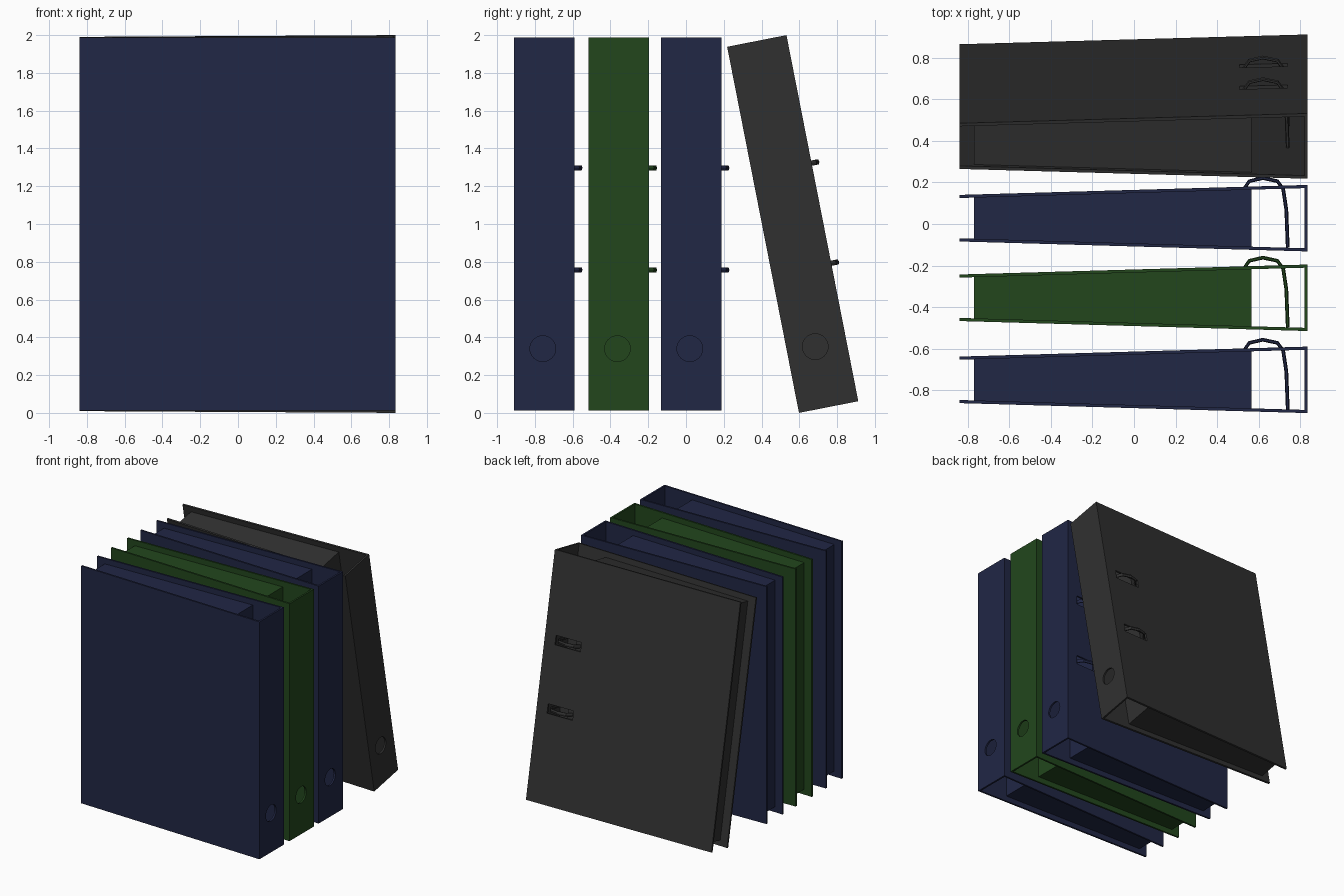
import bpy, bmesh, math
from mathutils import Vector, Matrix

if "Cube" in bpy.data.objects:
    bpy.data.objects.remove(bpy.data.objects["Cube"])

H = 1.975                      # binder height
XL, XR, T = -0.84, 0.835, 0.015
YO, YS = 0.112, 0.16           # half width at open edge and at spine


def half_width(x):
    return YO + (YS - YO) * (x - XL) / (XR - XL)


def new_object(name, mesh):
    ob = bpy.data.objects.new(name, mesh)
    bpy.context.collection.objects.link(ob)
    return ob


def finish(bm, name):
    bmesh.ops.recalc_face_normals(bm, faces=bm.faces)
    me = bpy.data.meshes.new(name)
    bm.to_mesh(me)
    bm.free()
    return me


def prism(name, outline, z0, z1):
    bm = bmesh.new()
    base = bm.faces.new([bm.verts.new((x, y, z0)) for x, y in outline])
    ext = bmesh.ops.extrude_face_region(bm, geom=[base])
    top = [v for v in ext["geom"] if isinstance(v, bmesh.types.BMVert)]
    bmesh.ops.translate(bm, verts=top, vec=(0, 0, z1 - z0))
    return finish(bm, name)


def sweep(bm, path, z, r_flat, r_z, sides=6):
    # flattened tube along an xy path
    pts = [Vector(p) for p in path]
    rings = []
    for i, p in enumerate(pts):
        d = (pts[min(i + 1, len(pts) - 1)] - pts[max(i - 1, 0)]).normalized()
        n = Vector((-d.y, d.x))
        ring = []
        for k in range(sides):
            a = 2 * math.pi * k / sides
            q = p + n * r_flat * math.cos(a)
            ring.append(bm.verts.new((q.x, q.y, z + r_z * math.sin(a))))
        rings.append(ring)
    for a, b in zip(rings, rings[1:]):
        for k in range(sides):
            j = (k + 1) % sides
            bm.faces.new((a[k], a[j], b[j], b[k]))
    bm.faces.new(rings[0])
    bm.faces.new(rings[-1])


RING_Z = (0.297, -0.243)

# Folded cover: two boards and a spine as one U-shaped profile
upper = [(XL, YO - T), (XL, YO), (XR, YS), (XR, -YS), (XL, -YO), (XL, -YO + T)]
xi = XR - T
inner = [(xi, -half_width(xi) + T), (xi, half_width(xi) - T)]
shell = new_object("cover_base", prism("cover_base", upper + inner, -H / 2, H / 2))

# Finger hole in the spine and ring slots in the back board
bm = bmesh.new()
bmesh.ops.create_cone(bm, cap_ends=True, segments=32, radius1=0.068, radius2=0.068, depth=0.1,
                      matrix=Matrix.Translation((XR, -0.008, -0.66)) @ Matrix.Rotation(math.pi / 2, 4, 'Y'))
for z in RING_Z:
    bmesh.ops.create_cube(bm, size=1, matrix=Matrix.Translation((0.623, 0.15, z))
                          @ Matrix.Diagonal((0.23, 0.07, 0.075, 1)))
cutter = new_object("hole_cutter", finish(bm, "hole_cutter"))
cutter.hide_render = True
mod = shell.modifiers.new("holes", 'BOOLEAN')
mod.operation = 'DIFFERENCE'
mod.solver = 'EXACT'
mod.object = cutter
bpy.context.view_layer.update()
cover_mesh = bpy.data.meshes.new_from_object(
    shell.evaluated_get(bpy.context.evaluated_depsgraph_get()))
bpy.data.objects.remove(shell)
bpy.data.objects.remove(cutter)

# Paper block, tapering between the boards
xa, xb = -0.77, 0.565
ha, hb = half_width(xa) - T, half_width(xb) - T
paper_mesh = prism("paper", [(xa, -ha), (xb, -hb), (xb, hb), (xa, ha)], -H / 2 + 0.045, H / 2 - 0.045)

# Arch rings
arch = [(0.528, -0.135), (0.528, 0.14), (0.555, 0.178), (0.62, 0.193), (0.69, 0.178),
        (0.718, 0.14), (0.733, 0.04), (0.74, -0.142)]
bm = bmesh.new()
for z in RING_Z:
    sweep(bm, arch, z, 0.009, 0.016)
ring_mesh = finish(bm, "rings")


def material(name, rgb):
    m = bpy.data.materials.new(name)
    m.diffuse_color = (*rgb, 1)
    m.use_nodes = True
    m.node_tree.nodes["Principled BSDF"].inputs["Base Color"].default_value = m.diffuse_color
    return m


blue = material("navy", (0.015, 0.02, 0.06))
green = material("green", (0.016, 0.062, 0.012))
black = material("charcoal", (0.03, 0.03, 0.03))

# Three upright binders and one leaning
binders = [("front_binder", -0.75, 0, blue), ("green_binder", -0.355, 0, green),
           ("middle_binder", 0.028, 0, blue), ("leaning_binder", 0.565, 11.1, black)]
for name, y, lean, mat in binders:
    for part, mesh in (("cover", cover_mesh), ("paper", paper_mesh), ("rings", ring_mesh)):
        me = mesh.copy()
        me.materials.clear()
        me.materials.append(mat)
        ob = new_object(f"{name}_{part}", me)
        ob.location = (0, y, 1.0)
        ob.rotation_euler = (math.radians(lean), 0, 0)
